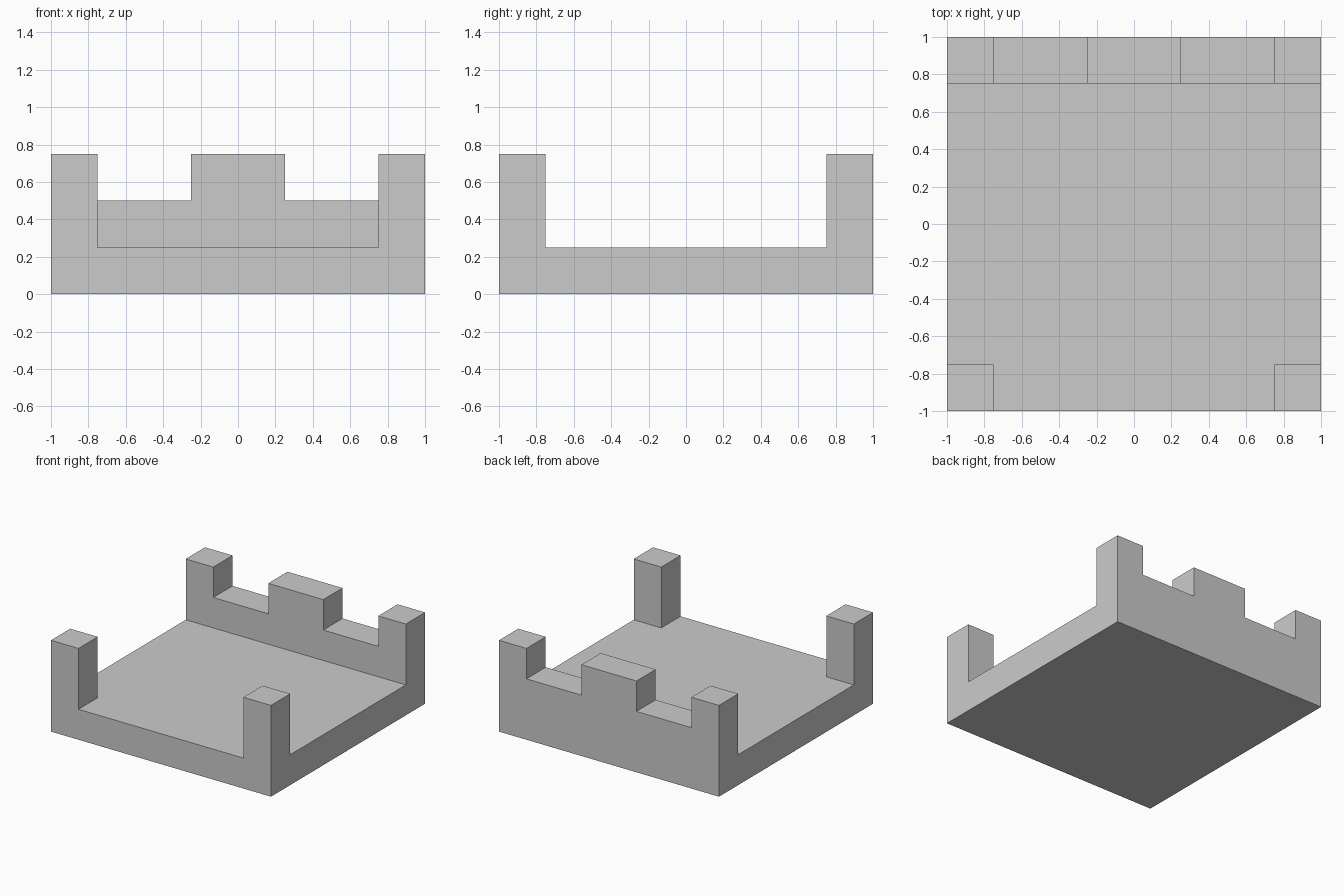
import bpy, bmesh
from mathutils import Matrix

if "Cube" in bpy.data.objects:
    bpy.data.objects.remove(bpy.data.objects["Cube"])

BASE, WALL, TOP = 0.25, 0.50, 0.75

# Square slab, cut along the lines where walls and posts start
bm = bmesh.new()
bmesh.ops.create_cube(bm, size=1, matrix=Matrix.Translation((0, 0, BASE / 2)) @ Matrix.Diagonal((2, 2, BASE, 1)))
cuts = [(0, c) for c in (-0.75, -0.25, 0.25, 0.75)] + [(1, c) for c in (-0.75, 0.75)]
for axis, c in cuts:
    co, no = [0, 0, 0], [0, 0, 0]
    co[axis], no[axis] = c, 1
    bmesh.ops.bisect_plane(bm, geom=bm.verts[:] + bm.edges[:] + bm.faces[:],
                           plane_co=co, plane_no=no)


def raise_cells(z, height, inside):
    """Pull the top cells at level z whose centre passes the test up to height."""
    bm.normal_update()
    cells = []
    for f in bm.faces:
        c = f.calc_center_median()
        if abs(f.normal.z) > 0.9 and abs(c.z - z) < 1e-4 and inside(c.x, c.y):
            cells.append(f)
    new = bmesh.ops.extrude_face_region(bm, geom=cells)["geom"]
    verts = [v for v in new if isinstance(v, bmesh.types.BMVert)]
    bmesh.ops.translate(bm, verts=verts, vec=(0, 0, height - z))
    bmesh.ops.delete(bm, geom=[f for f in cells if f.is_valid], context='FACES')


# Front corner posts
raise_cells(BASE, TOP, lambda x, y: y < -0.75 and abs(x) > 0.75)
# Back wall, then its corner and middle merlons
raise_cells(BASE, WALL, lambda x, y: y > 0.75)
raise_cells(WALL, TOP, lambda x, y: y > 0.75 and (abs(x) > 0.75 or abs(x) < 0.25))

# Merge flat areas
bmesh.ops.dissolve_limit(bm, angle_limit=0.01, verts=bm.verts[:], edges=bm.edges[:])
bmesh.ops.recalc_face_normals(bm, faces=bm.faces[:])

mesh = bpy.data.meshes.new("battlement_platform")
bm.to_mesh(mesh)
bm.free()
bpy.context.collection.objects.link(bpy.data.objects.new("battlement_platform", mesh))
